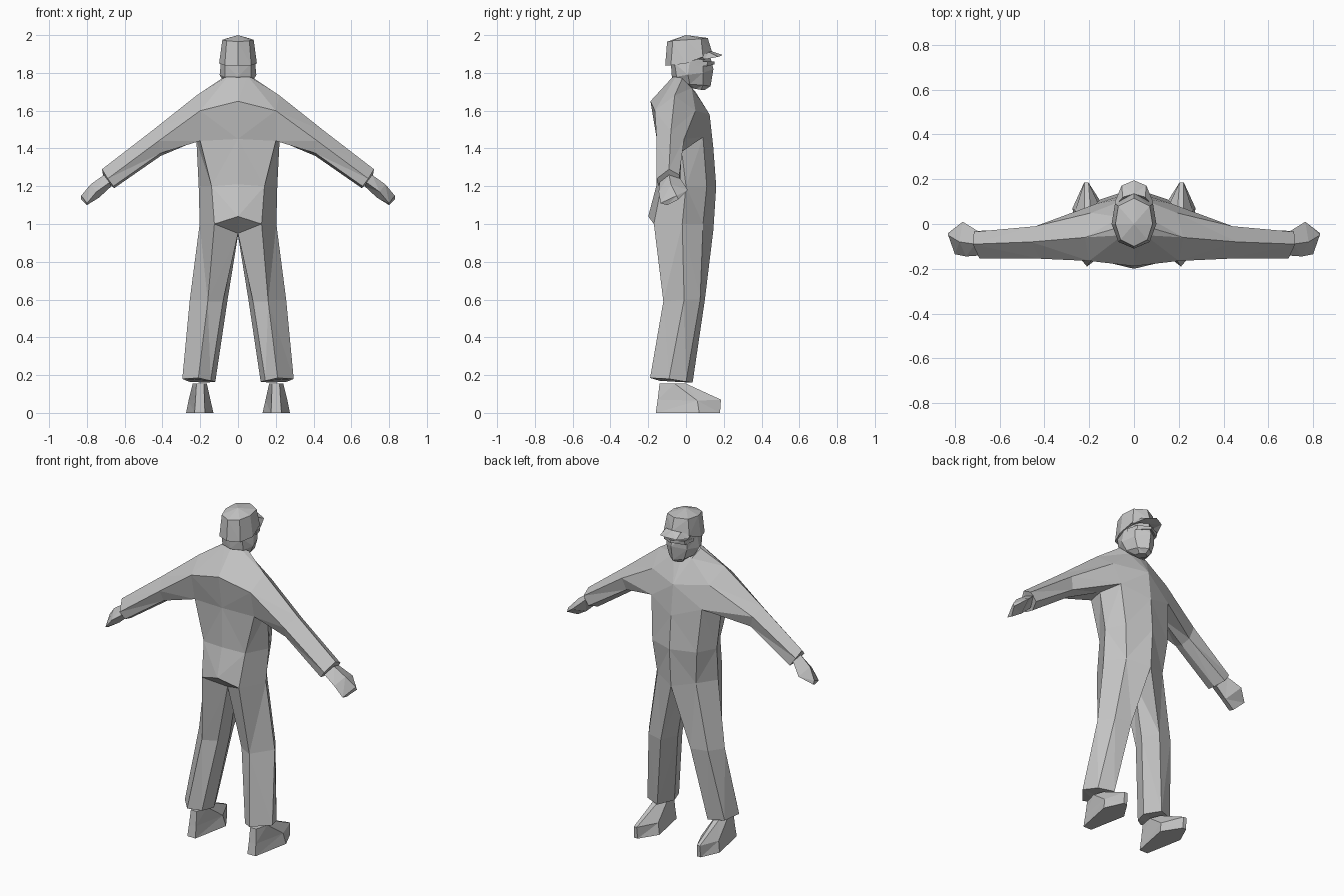
import bpy, bmesh

grey = bpy.data.materials.new("plain_grey")
grey.diffuse_color = (0.55, 0.55, 0.55, 1)


def strip(rows, closed=False, skip=()):
    """Faces between neighbouring rows of points."""
    out = []
    for i in range(len(rows) - 1):
        a, b = rows[i], rows[i + 1]
        n = len(a)
        for j in range(n if closed else n - 1):
            if (i, j) not in skip:
                k = (j + 1) % n
                out.append([a[j], a[k], b[k], b[j]])
    return out


def build(name, faces):
    """Make a flat-faced object from right-half faces plus their mirror image."""
    bm = bmesh.new()
    for s in (1, -1):
        for f in faces:
            bm.faces.new([bm.verts.new((s * x, y, z)) for x, y, z in f])
    bmesh.ops.remove_doubles(bm, verts=bm.verts, dist=0.0005)
    bmesh.ops.triangulate(bm, faces=bm.faces, quad_method='SHORT_EDGE')
    bmesh.ops.recalc_face_normals(bm, faces=bm.faces)
    mesh = bpy.data.meshes.new(name)
    bm.to_mesh(mesh)
    bm.free()
    mesh.materials.append(grey)
    bpy.context.collection.objects.link(bpy.data.objects.new(name, mesh))


# Torso half-rows run from the middle of the back to the middle of the chest
neck = [(0, -.06, 1.79), (.05, -.05, 1.785), (.085, -.02, 1.77), (.06, .03, 1.72), (0, .05, 1.70)]
shoulder = [(0, -.188, 1.65), (.2, -.165, 1.6), (.22, -.06, 1.68), (.19, .05, 1.6), (0, .125, 1.58)]
chest = [(0, -.155, 1.45), (.2, -.13, 1.44), (.22, -.03, 1.44), (.17, .09, 1.46), (0, .145, 1.4)]
waist = [(0, -.155, 1.21), (.14, -.13, 1.2), (.208, 0, 1.2), (.15, .11, 1.2), (0, .16, 1.2)]
hips = [(0, -.2, 1.04), (.125, -.17, 1.0), (.203, -.02, 1.0), (.13, .09, 1.0), (0, .145, .97)]
torso = strip([neck, shoulder, chest, waist, hips], skip={(1, 1), (1, 2)}) + [neck]

# Sleeve grows out of the hole at the shoulder
arm_hole = [shoulder[2], shoulder[3], chest[3], chest[2], chest[1], shoulder[1]]
elbow = [(.46, -.08, 1.49), (.44, -.01, 1.45), (.42, -.025, 1.38),
         (.41, -.08, 1.36), (.41, -.13, 1.375), (.42, -.155, 1.44)]
cuff = [(.72, -.09, 1.29), (.715, -.035, 1.26), (.68, -.03, 1.21),
        (.655, -.09, 1.19), (.66, -.145, 1.2), (.69, -.155, 1.24)]
sleeve = strip([arm_hole, elbow, cuff], closed=True) + [cuff]

# Trouser leg starts at the hips and crotch
crotch_back, crotch = (0, -.1, .95), (0, 0, .94)
leg_top = [hips[1], hips[2], hips[3], hips[4], crotch, crotch_back]
knee = [(.16, -.12, .59), (.255, -.01, .6), (.2, .075, .6),
        (.1, .1, .6), (.055, 0, .6), (.08, -.08, .59)]
hem = [(.21, -.19, .185), (.295, -.09, .18), (.26, 0, .165),
       (.17, .035, .16), (.12, -.06, .165), (.145, -.14, .17)]
leg = strip([leg_top, knee, hem], closed=True) + [hem, [hips[0], hips[1], crotch_back]]
build("overalls", torso + sleeve + leg)

# Hands
wrist = [(.71, -.09, 1.26), (.70, -.03, 1.24), (.67, -.09, 1.2), (.68, -.14, 1.22)]
knuckles = [(.78, -.08, 1.21), (.765, .01, 1.18), (.735, -.09, 1.14), (.75, -.145, 1.17)]
fingertips = [(.83, -.05, 1.15), (.83, -.04, 1.13), (.8, -.1, 1.1), (.8, -.135, 1.11)]
build("hands", strip([wrist, knuckles, fingertips], closed=True) + [wrist, fingertips])

# Shoes: sole, middle and ankle rings
sole = [(.175, -.16, 0), (.23, -.16, 0), (.275, .07, 0), (.225, .18, 0), (.2, .18, 0), (.13, .07, 0)]
middle = [(.178, -.15, .07), (.225, -.15, .07), (.262, .06, .065),
          (.222, .185, .07), (.203, .185, .07), (.145, .06, .065)]
ankle = [(.18, -.14, .155), (.22, -.14, .155), (.24, -.06, .155),
         (.22, .0, .155), (.19, .0, .155), (.165, -.06, .155)]
build("shoes", strip([sole, middle, ankle], closed=True) + [sole, ankle])

# Face and back of the head
brow = [(0, -.08, 1.85), (.07, -.06, 1.85), (.09, .02, 1.86), (.07, .09, 1.88), (0, .125, 1.9)]
cheek = [(0, -.075, 1.78), (.07, -.05, 1.78), (.097, .01, 1.79), (.07, .09, 1.8), (0, .145, 1.82)]
jaw = [(0, -.05, 1.74), (.05, -.03, 1.74), (.07, .02, 1.74), (.05, .09, 1.735), (0, .13, 1.73)]
chin = [(0, .02, 1.72), (.02, .03, 1.72), (.03, .05, 1.715), (.03, .08, 1.71), (0, .1, 1.71)]
build("head", strip([brow, cheek, jaw, chin]) + [brow, chin])

# Cap crown with a low peak
apex = (0, 0, 2.0)
crown = [(0, -.1, 1.965), (.06, -.07, 1.97), (.083, 0, 1.975), (.07, .08, 1.98), (0, .115, 1.985)]
band = [(0, -.11, 1.84), (.07, -.08, 1.84), (.1, 0, 1.85), (.085, .09, 1.885), (0, .138, 1.91)]
roof = [[apex, crown[i], crown[i + 1]] for i in range(4)]
build("cap", roof + strip([crown, band]) + [band])

# Cap visor
top = [(.085, .08, 1.89), (.05, .12, 1.91), (0, .135, 1.915)]
rim = [(.085, .1, 1.872), (.055, .172, 1.885), (0, .195, 1.895)]
under = [(.08, .07, 1.872), (.05, .11, 1.885), (0, .12, 1.89)]
build("visor", strip([top, rim, under, top]))

# Spectacles across the nose
upper = [(.088, .05, 1.86), (.07, .115, 1.86), (0, .15, 1.86)]
lower = [(.088, .05, 1.84), (.07, .11, 1.835), (0, .15, 1.845)]
inner = [(.07, .05, 1.85), (.055, .09, 1.85), (0, .12, 1.85)]
build("spectacles", strip([upper, lower, inner, upper]))
